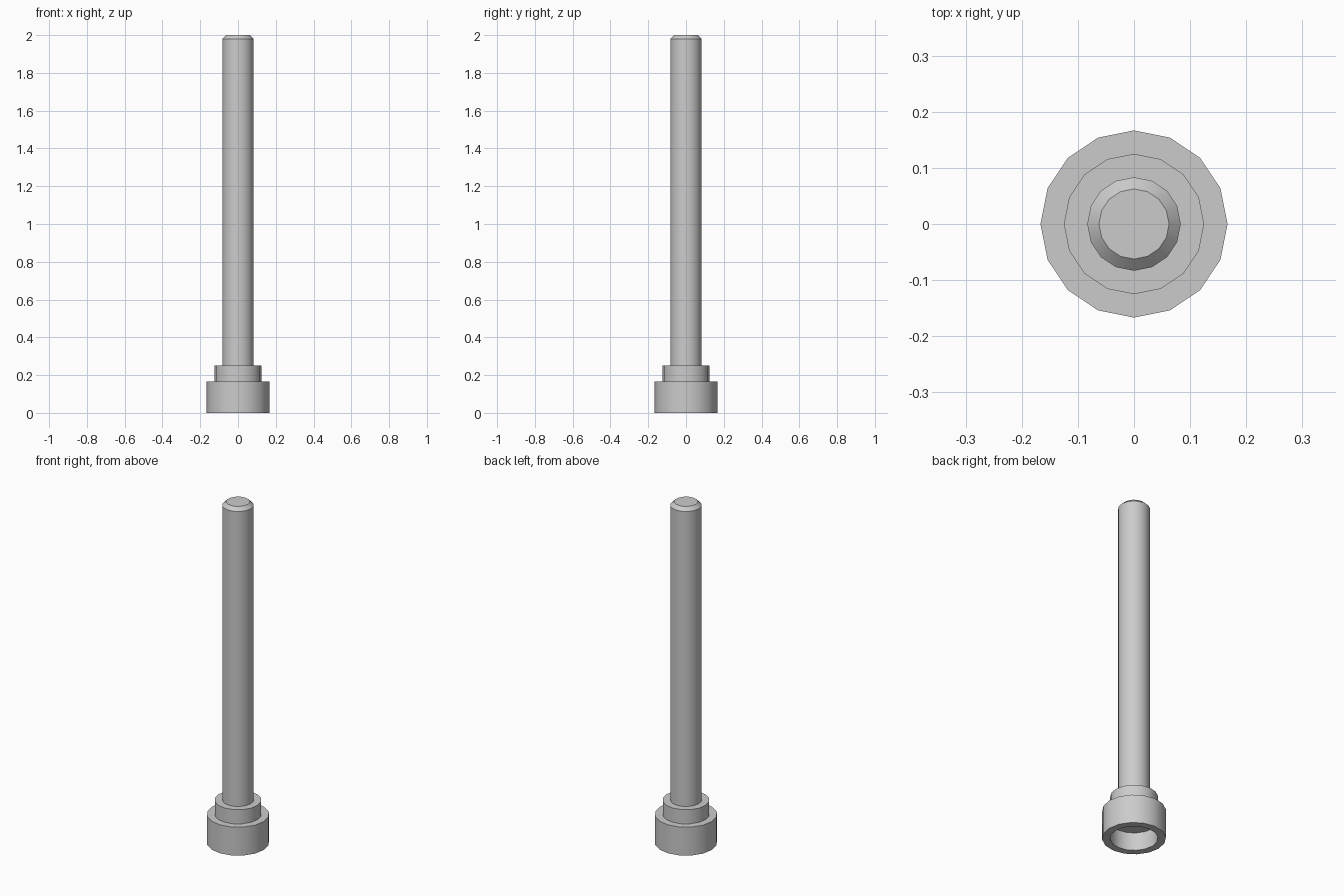
import bpy, bmesh, math

cube = bpy.data.objects.get("Cube")
if cube:
    bpy.data.objects.remove(cube, do_unlink=True)

SIDES = 16

# Plain grey metal
grey = bpy.data.materials.new("light_grey")
grey.use_nodes = True
colour = (0.6, 0.6, 0.6, 1)
grey.diffuse_color = colour
for node in grey.node_tree.nodes:
    if node.type == 'BSDF_PRINCIPLED':
        node.inputs["Base Color"].default_value = colour


def lathe(name, profile):
    """Turn a (radius, height) profile around z and cap both ends."""
    bm = bmesh.new()
    rings = []
    for r, z in profile:
        angles = [math.tau * i / SIDES for i in range(SIDES)]
        rings.append([bm.verts.new((r * math.cos(a), r * math.sin(a), z)) for a in angles])
    for low, high in zip(rings, rings[1:]):
        for i in range(SIDES):
            j = (i + 1) % SIDES
            bm.faces.new((low[i], low[j], high[j], high[i]))
    bm.faces.new(rings[0])
    bm.faces.new(rings[-1])
    bmesh.ops.recalc_face_normals(bm, faces=bm.faces)
    mesh = bpy.data.meshes.new(name)
    bm.to_mesh(mesh)
    bm.free()
    mesh.materials.append(grey)
    obj = bpy.data.objects.new(name, mesh)
    bpy.context.collection.objects.link(obj)
    bpy.ops.object.select_all(action='DESELECT')
    obj.select_set(True)
    bpy.context.view_layer.objects.active = obj
    bpy.ops.object.shade_smooth_by_angle(angle=math.radians(30))
    return obj


U = 1 / 24  # base unit of the proportions

# Wide head with a round recess in its underside
lathe("head", [(3 * U, 2.5 * U), (3 * U, 0), (4 * U, 0), (4 * U, 4 * U)])

# Collar above the head
lathe("collar", [(3 * U, 4 * U), (3 * U, 6 * U)])

# Long shaft with a chamfered tip
lathe("shaft", [(2 * U, 6 * U), (2 * U, 1.98), (1.5 * U, 2)])
